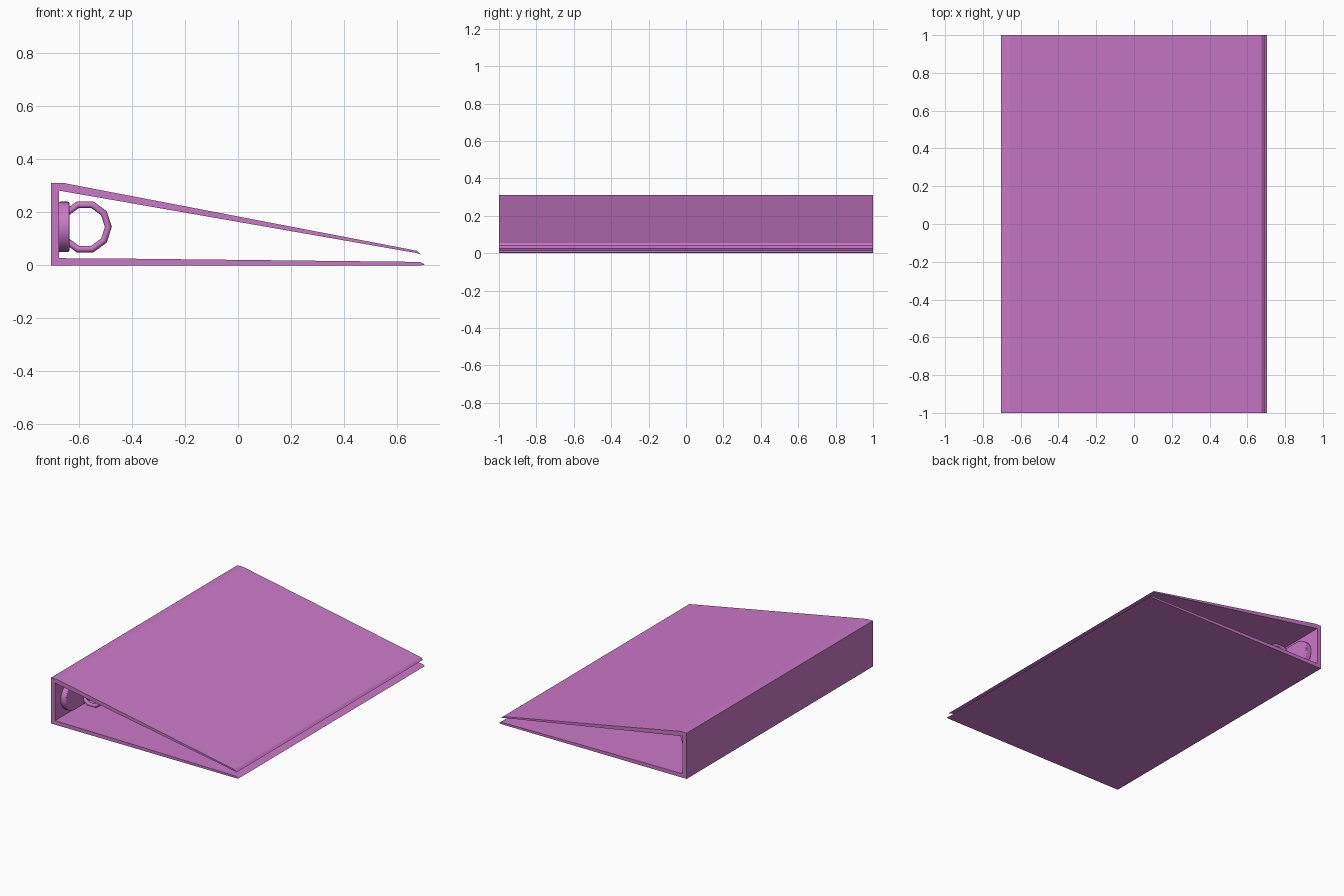
import bpy, bmesh, math

if "Cube" in bpy.data.objects:
    bpy.data.objects.remove(bpy.data.objects["Cube"])

mat = bpy.data.materials.new("orchid_plastic")
mat.diffuse_color = (0.60, 0.19, 0.58, 1)
mat.use_nodes = True
mat.node_tree.nodes["Principled BSDF"].inputs["Base Color"].default_value = mat.diffuse_color


def extrude_outline(name, pts, direction):
    """Fill a closed outline and sweep it along a direction."""
    bm = bmesh.new()
    face = bm.faces.new([bm.verts.new(p) for p in pts])
    res = bmesh.ops.extrude_face_region(bm, geom=[face])
    moved = [g for g in res["geom"] if isinstance(g, bmesh.types.BMVert)]
    bmesh.ops.translate(bm, verts=moved, vec=direction)
    bmesh.ops.recalc_face_normals(bm, faces=bm.faces)
    mesh = bpy.data.meshes.new(name)
    bm.to_mesh(mesh)
    bm.free()
    obj = bpy.data.objects.new(name, mesh)
    bpy.context.collection.objects.link(obj)
    mesh.materials.append(mat)
    return obj


def smooth(obj, angle):
    bpy.ops.object.select_all(action='DESELECT')
    obj.select_set(True)
    bpy.context.view_layer.objects.active = obj
    bpy.ops.object.shade_smooth_by_angle(angle=math.radians(angle))


# Folded cover: base panel, spine and sloping top panel in one profile
profile = [(-0.705, 0), (0.69, 0), (0.705, 0.003), (0.685, 0.013),
           (-0.39, 0.025), (-0.675, 0.027), (-0.675, 0.282), (0.67, 0.047),
           (0.69, 0.041), (0.675, 0.055), (-0.66, 0.311), (-0.705, 0.311)]
extrude_outline("cover", [(x, -1, z) for x, z in profile], (0, 2, 0))

# Mechanism plate: long strip with round ends, fixed inside the spine
ZC, R, END = 0.145, 0.095, 0.94
outline = []
for side in (1, -1):
    for i in range(17):
        a = math.pi * i / 16
        outline.append((-0.678, side * (END - R + R * math.sin(a)),
                        ZC + side * R * math.cos(a)))
plate = extrude_outline("ring_plate", outline, (0.042, 0, 0))
bevel = plate.modifiers.new("soft_edge", 'BEVEL')
bevel.width = 0.006
bevel.segments = 2
smooth(plate, 40)

# Binder rings standing on the plate
for i, y in enumerate((-0.74, 0, 0.74)):
    bpy.ops.mesh.primitive_torus_add(
        major_segments=10, minor_segments=8, major_radius=0.088,
        minor_radius=0.013, location=(-0.577, y, ZC),
        rotation=(math.pi / 2, 0, 0))
    ring = bpy.context.object
    ring.name = f"ring_{i + 1}"
    ring.data.materials.append(mat)
    smooth(ring, 50)
